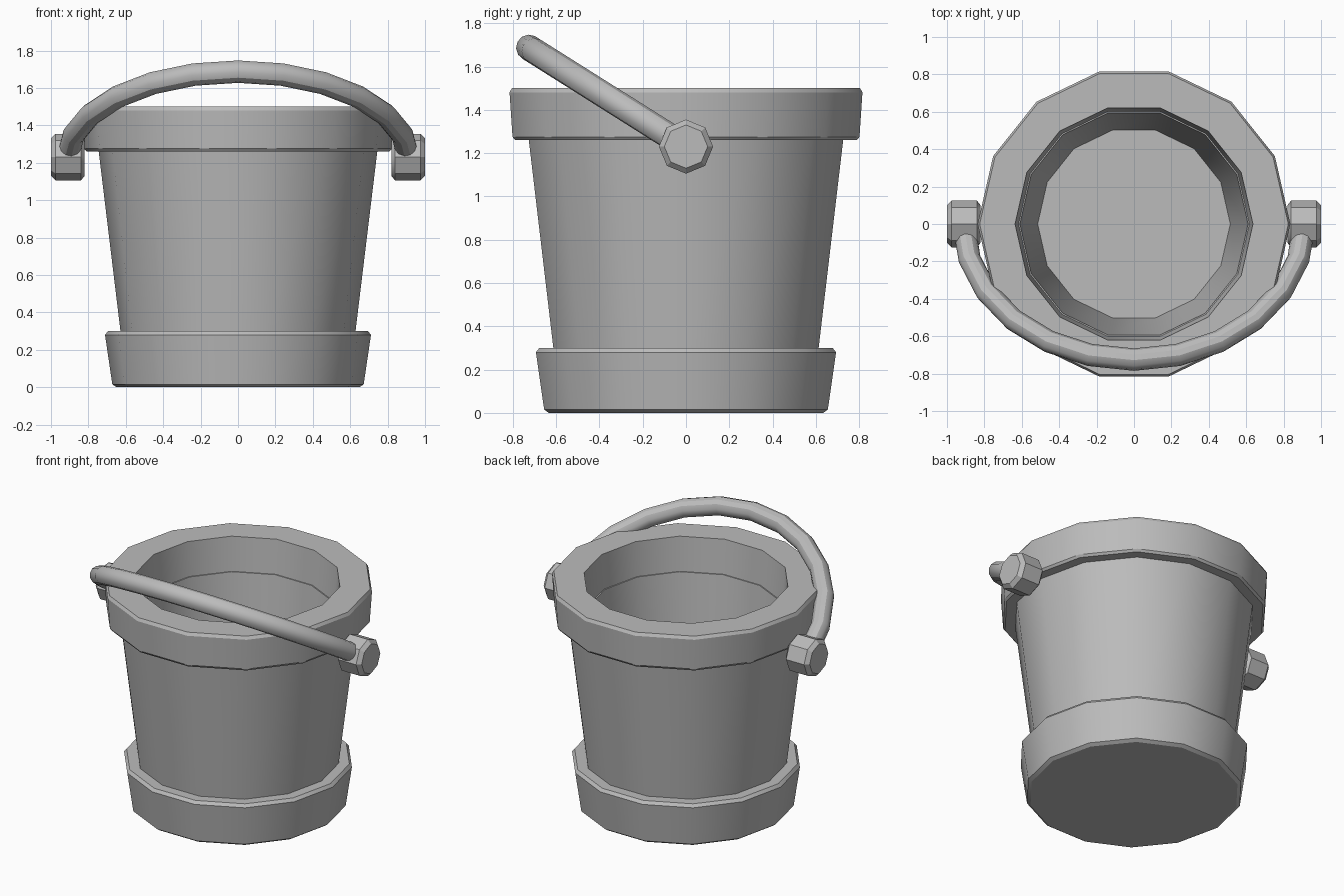
import bpy, bmesh, math
from mathutils import Matrix

if "Cube" in bpy.data.objects:
    bpy.data.objects.remove(bpy.data.objects["Cube"])

grey = bpy.data.materials.new("grey")
grey.diffuse_color = (0.5, 0.5, 0.5, 1)
grey.use_nodes = True
grey.node_tree.nodes["Principled BSDF"].inputs["Base Color"].default_value = grey.diffuse_color


def finish(obj):
    obj.data.materials.clear()
    obj.data.materials.append(grey)
    bpy.ops.object.select_all(action='DESELECT')
    obj.select_set(True)
    bpy.context.view_layer.objects.active = obj
    bpy.ops.object.shade_smooth_by_angle(angle=math.radians(30))


def lathe(name, profile, sides, closed, matrix=Matrix()):
    """Revolve (radius, height) points about z; open profiles get flat caps."""
    bm = bmesh.new()
    rings = []
    for r, z in profile:
        rings.append([bm.verts.new((r * math.cos(a), r * math.sin(a), z))
                      for a in (i * math.tau / sides for i in range(sides))])
    pairs = list(zip(rings, rings[1:]))
    if closed:
        pairs.append((rings[-1], rings[0]))
    else:
        bm.faces.new(rings[0])
        bm.faces.new(rings[-1])
    for a, b in pairs:
        for i in range(sides):
            j = (i + 1) % sides
            bm.faces.new((a[i], a[j], b[j], b[i]))
    bmesh.ops.recalc_face_normals(bm, faces=bm.faces)
    bm.transform(matrix)
    mesh = bpy.data.meshes.new(name)
    bm.to_mesh(mesh)
    bm.free()
    obj = bpy.data.objects.new(name, mesh)
    bpy.context.collection.objects.link(obj)
    finish(obj)


# Solid foot; its top is also the floor inside the bucket
lathe("base", [(0.65, 0), (0.672, 0.015), (0.711, 0.28), (0.695, 0.3)], 14, False)

# Tapered wall
lathe("wall", [(0.626, 0.28), (0.746, 1.27), (0.61, 1.27), (0.513, 0.28)], 14, True)

# Thick rim with bevelled outer edges
lathe("rim", [(0.622, 1.26), (0.81, 1.26), (0.822, 1.275), (0.836, 1.48),
              (0.825, 1.5), (0.636, 1.5), (0.617, 1.27)], 14, True)

# Octagonal handle pivots
for side, label in ((1, "right"), (-1, "left")):
    turn = Matrix.Translation((0, 0, 1.23)) @ Matrix.Rotation(side * math.pi / 2, 4, 'Y')
    lathe(label + "_pivot", [(0.1, 0.82), (0.125, 0.84), (0.125, 0.975), (0.1, 1.0)],
          8, False, turn)

# Round handle: half ellipse leaning forward
curve = bpy.data.curves.new("handle", 'CURVE')
curve.dimensions = '3D'
curve.bevel_depth = 0.06
curve.bevel_resolution = 4
curve.use_fill_caps = True
spline = curve.splines.new('POLY')
spline.points.add(12)
for i, p in enumerate(spline.points):
    a = math.pi * i / 12
    p.co = (0.91 * math.cos(a), -0.725 * math.sin(a), 1.23 + 0.457 * math.sin(a), 1)
handle = bpy.data.objects.new("handle", curve)
bpy.context.collection.objects.link(handle)
bpy.ops.object.select_all(action='DESELECT')
handle.select_set(True)
bpy.context.view_layer.objects.active = handle
bpy.ops.object.convert(target='MESH')
finish(bpy.context.view_layer.objects.active)
